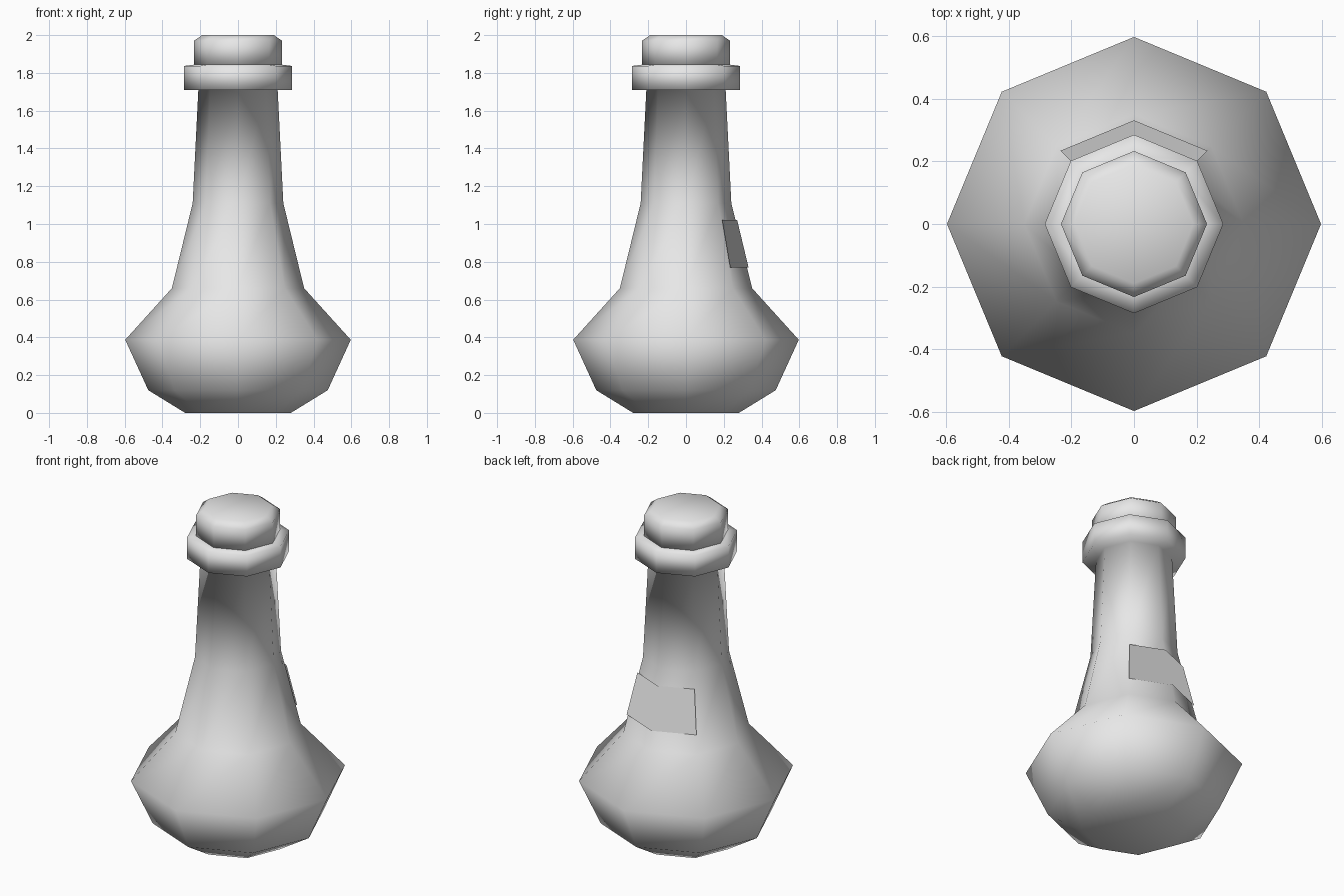
import bpy
from math import cos, sin, pi

cube = bpy.data.objects.get("Cube")
if cube:
    bpy.data.objects.remove(cube, do_unlink=True)

SIDES = 8

grey = bpy.data.materials.new("plain light grey")
grey.use_nodes = True
grey.diffuse_color = (0.8, 0.8, 0.8, 1)
grey.node_tree.nodes["Principled BSDF"].inputs["Base Color"].default_value = (0.8, 0.8, 0.8, 1)


def ring_point(radius, z, step):
    angle = 2 * pi * step / SIDES
    return (radius * cos(angle), radius * sin(angle), z)


def add_object(name, verts, faces):
    mesh = bpy.data.meshes.new(name)
    mesh.from_pydata(verts, [], faces)
    mesh.materials.append(grey)
    mesh.shade_smooth()
    mesh.update()
    obj = bpy.data.objects.new(name, mesh)
    bpy.context.collection.objects.link(obj)
    return obj


def lathe(name, profile):
    """Turn a bottom-to-top profile of (radius, z) into a capped eight-sided solid."""
    verts = [ring_point(r, z, s) for r, z in profile for s in range(SIDES)]
    faces = []
    for row in range(len(profile) - 1):
        low, high = row * SIDES, (row + 1) * SIDES
        for s in range(SIDES):
            n = (s + 1) % SIDES
            faces.append((low + s, low + n, high + n, high + s))
    faces.append(tuple(reversed(range(SIDES))))
    faces.append(tuple(range(len(verts) - SIDES, len(verts))))
    return add_object(name, verts, faces)


# Flask body with long neck and collar
lathe("flask_body", [
    (0.28, 0), (0.475, 0.12), (0.597, 0.387), (0.35, 0.66), (0.24, 1.11),
    (0.21, 1.71), (0.285, 1.71), (0.285, 1.837), (0.22, 1.845),
])

# Stopper with a chamfered top
lathe("stopper", [(0.233, 1.84), (0.233, 1.97), (0.19, 2.0)])

# Label wrapped over the two back faces, just proud of the body
rows = [(0.331, 0.77), (0.271, 1.02)]
label = add_object(
    "back_label",
    [ring_point(r, z, s) for r, z in rows for s in (1, 2, 3)],
    [(0, 1, 4, 3), (1, 2, 5, 4)],
)
label.data.normals_split_custom_set_from_vertices([(0, 0.97, 0.23)] * len(label.data.vertices))
